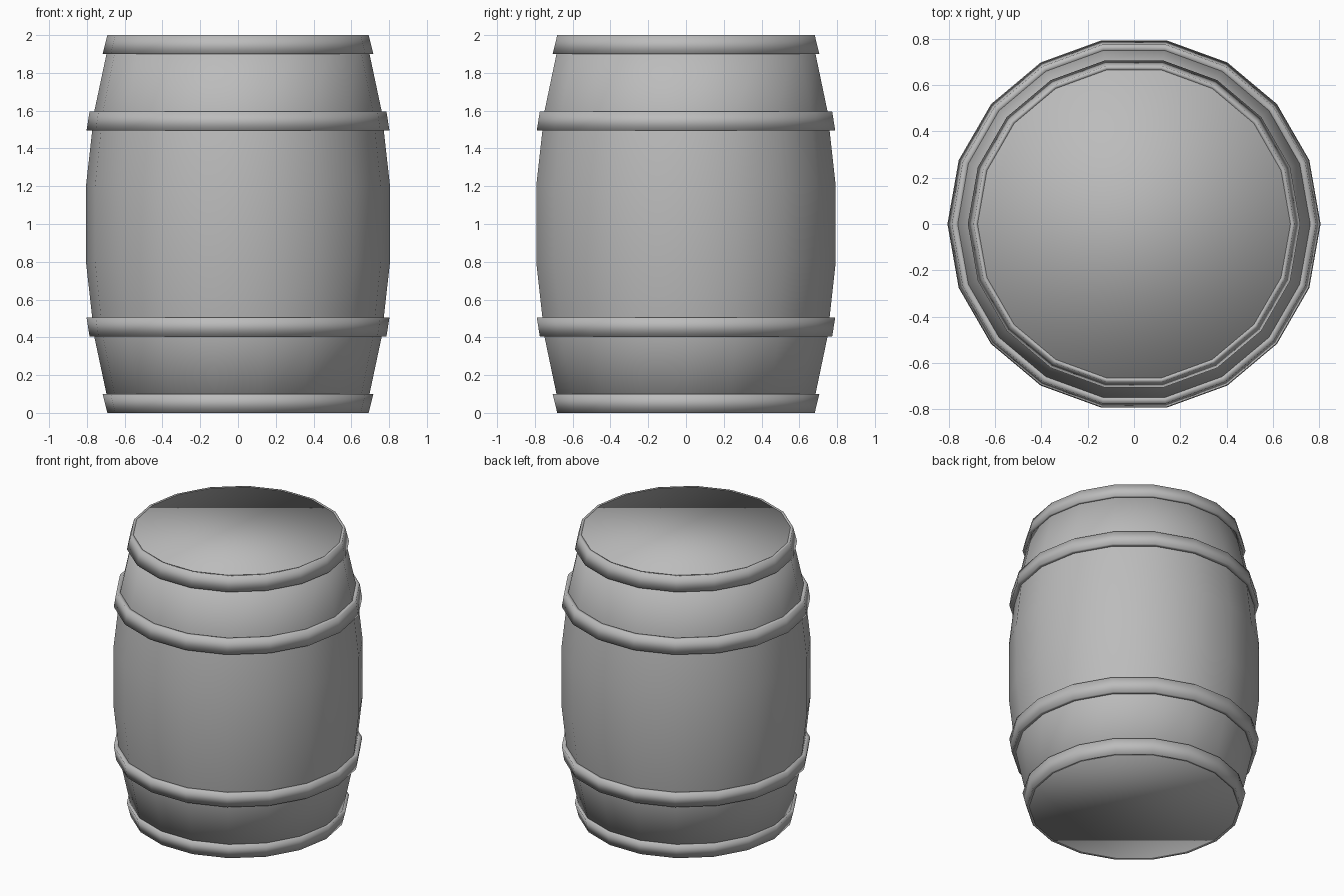
import bpy
import bmesh
from math import cos, sin, tau

SIDES = 18

if "Cube" in bpy.data.objects:
    bpy.data.objects.remove(bpy.data.objects["Cube"], do_unlink=True)

grey = bpy.data.materials.new("plain grey")
grey.use_nodes = True
grey.diffuse_color = (0.5, 0.5, 0.5, 1)
grey.node_tree.nodes["Principled BSDF"].inputs["Base Color"].default_value = (0.5, 0.5, 0.5, 1)


def revolve(name, profile, closed):
    """Spin (radius, z) points into rings; close into a band, or cap both ends."""
    bm = bmesh.new()
    rings = [[bm.verts.new((r * cos(tau * i / SIDES), r * sin(tau * i / SIDES), z))
              for i in range(SIDES)] for r, z in profile]
    pairs = list(zip(rings, rings[1:]))
    if closed:
        pairs.append((rings[-1], rings[0]))
    else:
        bm.faces.new(rings[0][::-1])
        bm.faces.new(rings[-1])
    for low, high in pairs:
        for i in range(SIDES):
            j = (i + 1) % SIDES
            bm.faces.new((low[i], low[j], high[j], high[i]))
    bmesh.ops.recalc_face_normals(bm, faces=bm.faces)
    for face in bm.faces:
        face.smooth = True
    mesh = bpy.data.meshes.new(name)
    bm.to_mesh(mesh)
    bm.free()
    mesh.materials.append(grey)
    obj = bpy.data.objects.new(name, mesh)
    bpy.context.collection.objects.link(obj)
    return obj


# Bulging body with flat ends
upper_half = [(0.805, 1.2), (0.76, 1.6), (0.675, 2.0)]
lower_half = [(r, 2 - z) for r, z in reversed(upper_half)]
revolve("barrel_body", lower_half + upper_half, closed=False)

# Tapered hoops: narrow edge height, wide edge height, narrow and wide radius, inner radii
hoops = {
    "end_hoop": (2.0, 1.9, 0.692, 0.717, 0.675, 0.69),
    "middle_hoop": (1.595, 1.495, 0.786, 0.802, 0.755, 0.765),
}
for name, (z1, z2, r1, r2, in1, in2) in hoops.items():
    section = [(in2, z2), (r2, z2), (r1, z1), (in1, z1)]
    revolve("upper_" + name, section, closed=True)
    revolve("lower_" + name, [(r, 2 - z) for r, z in section], closed=True)
